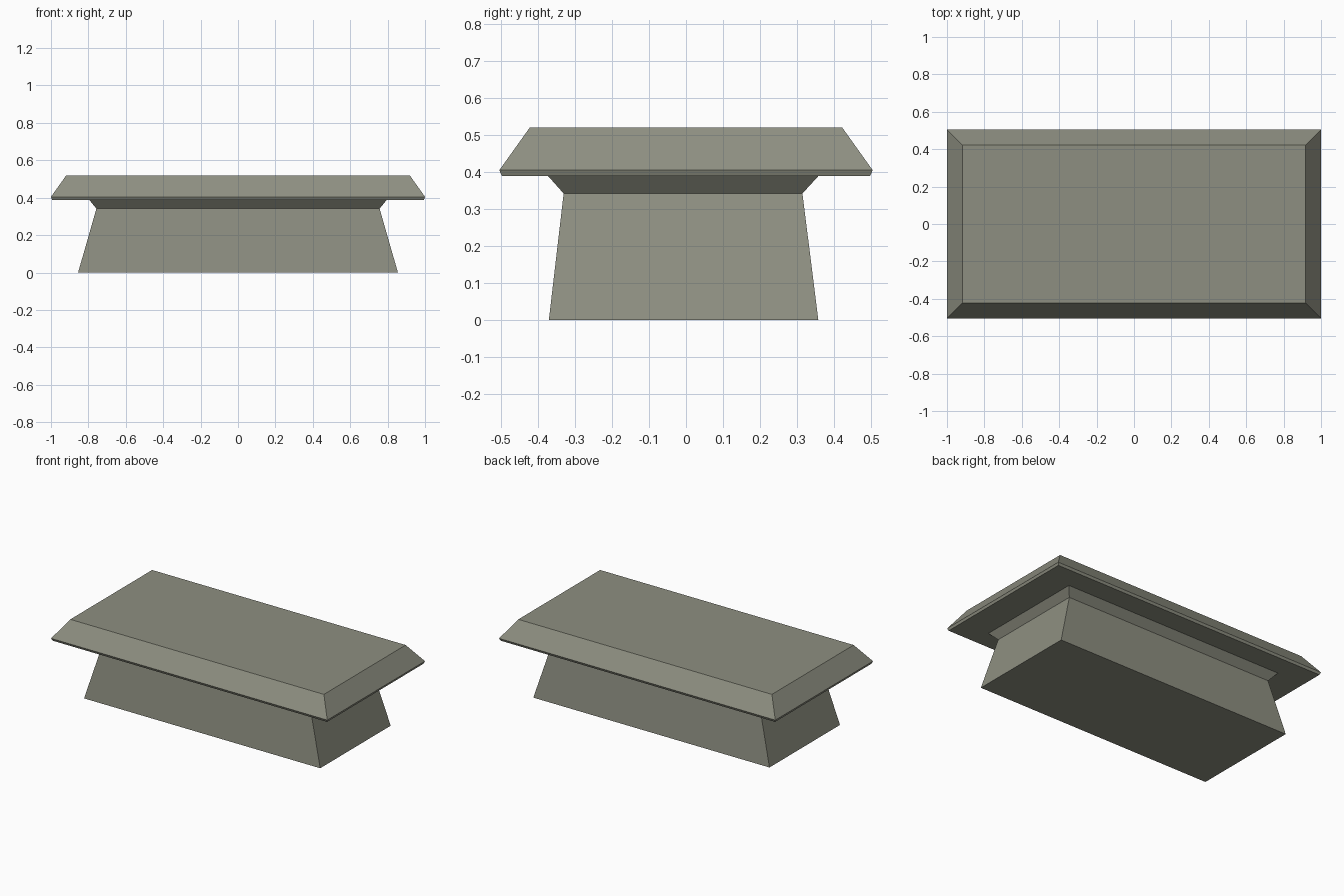
import bpy, bmesh

if "Cube" in bpy.data.objects:
    bpy.data.objects.remove(bpy.data.objects["Cube"])

stone = bpy.data.materials.new("grey_green_stone")
stone.diffuse_color = (0.27, 0.275, 0.22, 1)
stone.use_nodes = True
stone.node_tree.nodes["Principled BSDF"].inputs["Base Color"].default_value = stone.diffuse_color


def stacked_rings(name, rings):
    """Closed solid through rectangles given as (half_x, y_front, y_back, z)."""
    bm = bmesh.new()
    loops = [[bm.verts.new(p) for p in
              ((-hx, y0, z), (hx, y0, z), (hx, y1, z), (-hx, y1, z))]
             for hx, y0, y1, z in rings]
    bm.faces.new(loops[0][::-1])
    bm.faces.new(loops[-1])
    for a, b in zip(loops, loops[1:]):
        for i in range(4):
            j = (i + 1) % 4
            bm.faces.new((a[i], a[j], b[j], b[i]))
    bmesh.ops.recalc_face_normals(bm, faces=bm.faces)
    mesh = bpy.data.meshes.new(name)
    bm.to_mesh(mesh)
    bm.free()
    mesh.materials.append(stone)
    obj = bpy.data.objects.new(name, mesh)
    bpy.context.collection.objects.link(obj)
    return obj


# Tapered pedestal with flared neck
stacked_rings("pedestal", [
    (0.855, -0.371, 0.358, 0.0),
    (0.757, -0.331, 0.315, 0.342),
    (0.796, -0.373, 0.358, 0.389),
])

# Overhanging slab with bevelled top
stacked_rings("top_slab", [
    (0.994, -0.498, 0.498, 0.389),
    (1.0, -0.505, 0.505, 0.405),
    (0.918, -0.423, 0.423, 0.52),
])
